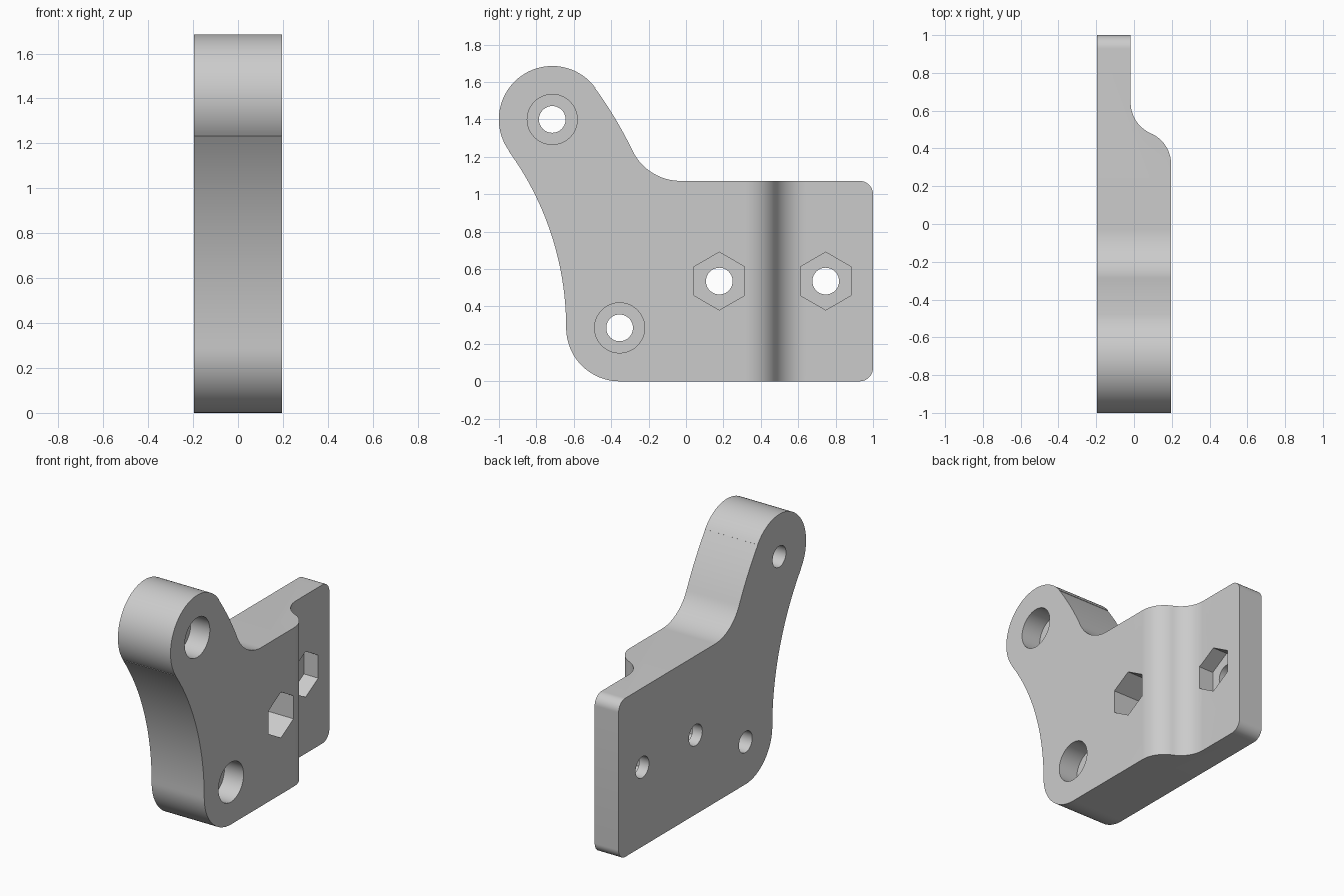
import bpy, bmesh
from math import sin, cos, pi, radians, atan2, hypot, acos
from mathutils import Vector

cube = bpy.data.objects.get("Cube")
if cube:
    bpy.data.objects.remove(cube, do_unlink=True)

U = 2 / 56              # design unit: the part is 56 units long
HALF = 5.5 * U          # half thickness

grey = bpy.data.materials.new("plain grey")
grey.use_nodes = True
COLOUR = (0.6, 0.6, 0.6, 1)
grey.diffuse_color = COLOUR
grey.node_tree.nodes["Principled BSDF"].inputs["Base Color"].default_value = COLOUR


def arc(c, r, a0, a1, n=24):
    """Points on an arc from angle a0 to a1 (radians)."""
    return [(c[0] + r * cos(a0 + (a1 - a0) * i / n),
             c[1] + r * sin(a0 + (a1 - a0) * i / n)) for i in range(n + 1)]


def prism(name, pts, place, sweep):
    """Extrude a closed 2D profile, placed in 3D by a function."""
    bm = bmesh.new()
    face = bm.faces.new([bm.verts.new(place(*p)) for p in pts])
    top = bmesh.ops.extrude_face_region(bm, geom=[face])["geom"]
    bmesh.ops.translate(bm, vec=Vector(sweep),
                        verts=[v for v in top if isinstance(v, bmesh.types.BMVert)])
    bmesh.ops.remove_doubles(bm, verts=bm.verts, dist=1e-5)
    bmesh.ops.recalc_face_normals(bm, faces=bm.faces)
    mesh = bpy.data.meshes.new(name)
    bm.to_mesh(mesh)
    bm.free()
    mesh.materials.append(grey)
    ob = bpy.data.objects.new(name, mesh)
    bpy.context.collection.objects.link(ob)
    return ob


def cut(body, cutter):
    """Subtract a cutter and discard it."""
    mod = body.modifiers.new("cut", 'BOOLEAN')
    mod.operation, mod.solver, mod.object = 'DIFFERENCE', 'EXACT', cutter
    bpy.context.view_layer.objects.active = body
    bpy.ops.object.modifier_apply(modifier=mod.name)
    bpy.data.objects.remove(cutter, do_unlink=True)


def side_cut(body, centre, r, sides, x0, x1, turn=0.0):
    """Drill a round or hexagonal pocket along x."""
    pts = arc(centre, r, turn, turn + 2 * pi, sides)[:-1]
    cut(body, prism("pocket_cutter", pts, lambda y, z: (x0, y, z), (x1 - x0, 0, 0)))


# Side outline: round ear, curved neck, foot and rectangular plate
R = 8 * U
ear, foot = (-0.715, 1.40), (-0.355, R)
height, corner = 30 * U, 2 * U
inner, outer = 45 * U, 61 * U
sweep_c = (foot[0] - R - inner, R)
neck = atan2(ear[1] - sweep_c[1], ear[0] - sweep_c[0])
fil_z = height + R
fil_y = sweep_c[0] + ((outer + R) ** 2 - (fil_z - R) ** 2) ** 0.5
fil = atan2(fil_z - sweep_c[1], fil_y - sweep_c[0])

outline = arc(foot, R, 1.5 * pi, pi)
outline += arc(sweep_c, inner, 0, neck, 32)
outline += arc(ear, R, neck + pi, neck, 48)
outline += arc(sweep_c, outer, neck, fil, 16)
outline += arc((fil_y, fil_z), R, fil + pi, 1.5 * pi)
outline += arc((1 - corner, height - corner), corner, pi / 2, 0, 12)
outline += arc((1 - corner, corner), corner, 0, -pi / 2, 12)
bracket = prism("bracket_body", outline, lambda y, z: (-HALF, y, z), (2 * HALF, 0, 0))

# S-shaped step down to the thin tab
thin = -HALF + 5 * U
r = 5 * U
theta = acos(1 - (HALF - thin) / 2 / r)
mid = 0.48
y0, y1 = mid - r * sin(theta), mid + r * sin(theta)
step = [(0.3, y0)]
step += arc((HALF - r, y0), r, 0, theta, 20)
step += arc((thin + r, y1), r, pi + theta, pi, 20)[1:]
step += [(thin, 1.1), (0.3, 1.1)]
cut(bracket, prism("step_cutter", step, lambda x, y: (x, y, -0.1), (0, 0, height + 0.2)))

# Counterbored bolt holes in the ear and foot
for centre in (ear, foot):
    side_cut(bracket, centre, 3.75 * U, 48, HALF - 4 * U, 0.3)
    side_cut(bracket, centre, 2 * U, 40, -0.3, 0.3)

# Hexagonal nut pockets with through holes
for y in (0.178, 0.747):
    centre = (y, height / 2)
    side_cut(bracket, centre, 3.75 * U / cos(pi / 6), 6, thin - 3 * U, 0.3, pi / 6)
    side_cut(bracket, centre, 2 * U, 40, -0.3, 0.3)

# Smooth curves, crisp edges
bpy.ops.object.select_all(action='DESELECT')
bracket.select_set(True)
bpy.context.view_layer.objects.active = bracket
bpy.ops.object.shade_smooth_by_angle(angle=radians(30))
